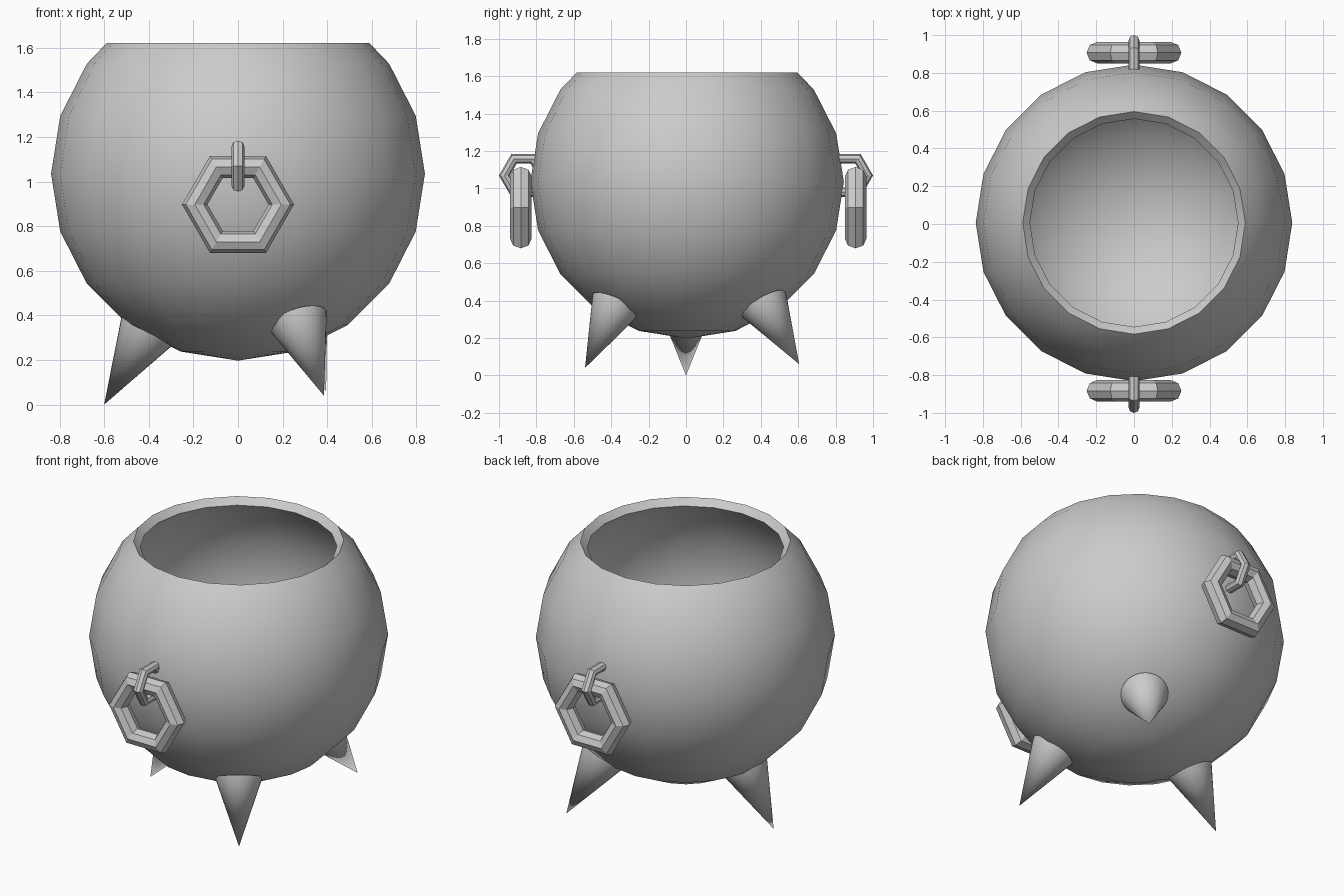
import bpy, bmesh
from math import sin, cos, pi, radians
from mathutils import Vector

if "Cube" in bpy.data.objects:
    bpy.data.objects.remove(bpy.data.objects["Cube"])

CENTRE = Vector((0, 0.006, 1.035))
RADIUS, WALL, SEGMENTS = 0.838, 0.055, 20


def smooth(obj, angle):
    bpy.ops.object.select_all(action='DESELECT')
    obj.select_set(True)
    bpy.context.view_layer.objects.active = obj
    bpy.ops.object.shade_smooth_by_angle(angle=radians(angle))


# Bowl: spun outer and inner arcs, joined at the open rim
def arc(r):
    pts = [(r * cos(radians(a)), r * sin(radians(a))) for a in range(-90, 37, 18)]
    a, b = radians(36), radians(54)
    pts.append((r * (cos(a) + cos(b)) / 2 + 0.004, r * (sin(a) + sin(b)) / 2))
    pts[0] = (0, -r)
    return pts


profile = arc(RADIUS) + arc(RADIUS - WALL)[::-1]
bm = bmesh.new()
verts = [bm.verts.new((x, 0, z)) for x, z in profile]
edges = [bm.edges.new(p) for p in zip(verts, verts[1:])]
bmesh.ops.spin(bm, geom=verts + edges, axis=(0, 0, 1), cent=(0, 0, 0),
               angle=2 * pi, steps=SEGMENTS, use_merge=True)
bmesh.ops.remove_doubles(bm, verts=bm.verts, dist=1e-4)
bmesh.ops.recalc_face_normals(bm, faces=bm.faces)
mesh = bpy.data.meshes.new("bowl")
bm.to_mesh(mesh)
bm.free()
bowl = bpy.data.objects.new("bowl", mesh)
bpy.context.collection.objects.link(bowl)
bowl.location = CENTRE
smooth(bowl, 40)


# Feet: cones leaning outwards, given by tip and axis towards the bowl
def foot(name, tip, axis, length=0.39, radius=0.134):
    tip, axis = Vector(tip), Vector(axis).normalized()
    bpy.ops.mesh.primitive_cone_add(vertices=32, radius1=radius, depth=length,
                                    location=tip + axis * length / 2)
    obj = bpy.context.object
    obj.name = name
    obj.rotation_euler = (-axis).to_track_quat('Z', 'Y').to_euler()
    smooth(obj, 40)


foot("left_foot", (-0.60, 0, 0), (0.18, 0, 0.31))
foot("front_right_foot", (0.385, -0.54, 0.04), (-0.11, 0.155, 0.32))
foot("back_right_foot", (0.395, 0.605, 0.06), (-0.12, -0.185, 0.315))


# Hexagonal links: a hanging ring through a small mount on front and back
def link(name, loc, rot, major, minor):
    bpy.ops.mesh.primitive_torus_add(major_segments=6, minor_segments=8,
                                     major_radius=major, minor_radius=minor,
                                     location=loc, rotation=rot)
    bpy.context.object.name = name


for side, s, ring_y in (("front", -1, -0.883), ("back", 1, 0.907)):
    link(side + "_ring", (0, ring_y, 0.897), (pi / 2, 0, 0), 0.194, 0.057)
    link(side + "_ring_mount", (0, s * 0.868, 1.069), (pi / 2, 0, pi / 2), 0.103, 0.029)
